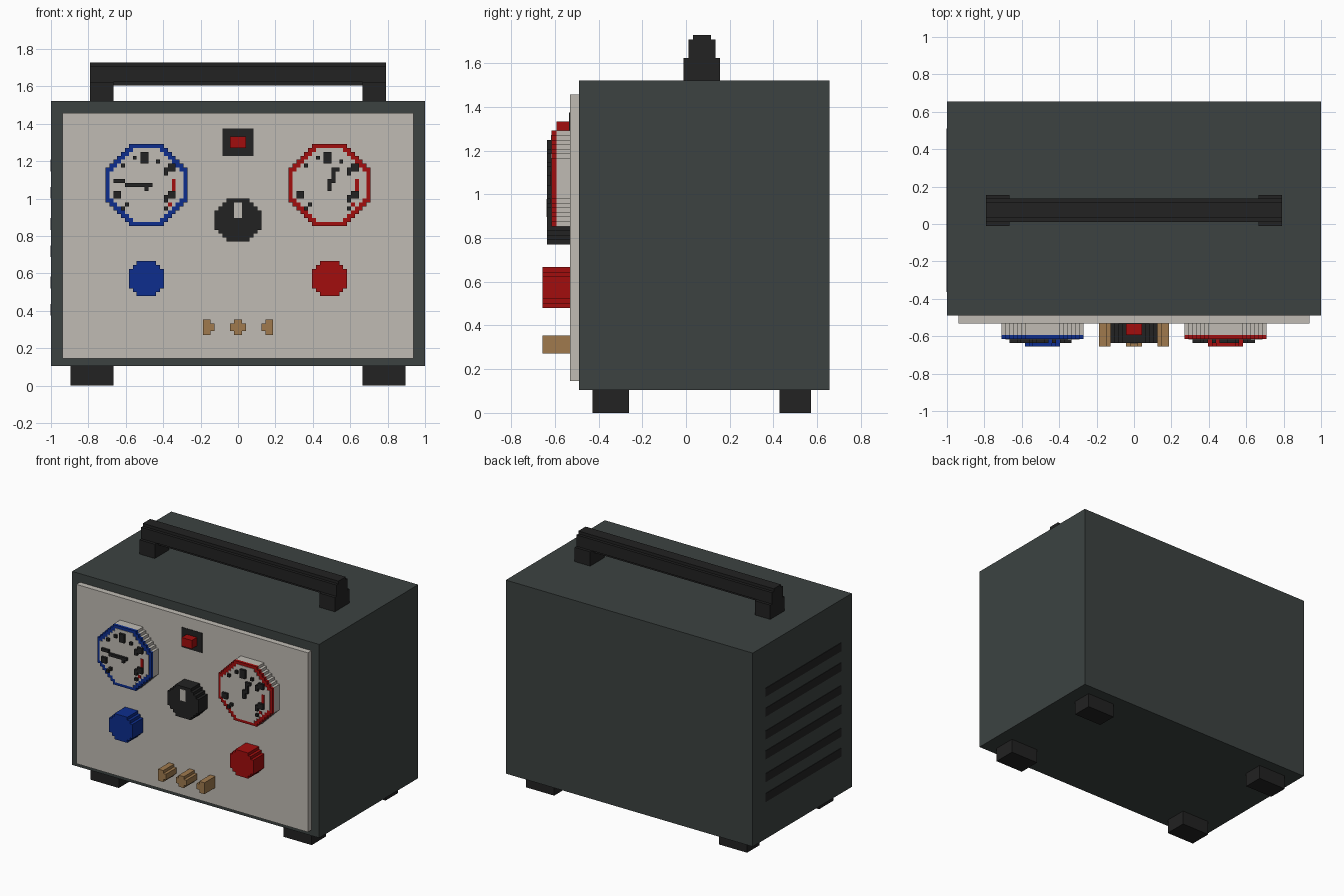
import bpy, bmesh

if "Cube" in bpy.data.objects:
    bpy.data.objects.remove(bpy.data.objects["Cube"])

V = 1 / 48      # one block of the stepped style; all coordinates below are in blocks
THIN = 0.15     # painted detail thickness (about 0.003 units)


def material(name, rgb):
    m = bpy.data.materials.new(name)
    m.diffuse_color = (*rgb, 1)
    m.use_nodes = True
    m.node_tree.nodes["Principled BSDF"].inputs["Base Color"].default_value = m.diffuse_color
    return m


CASE = material("dark grey green", (0.045, 0.055, 0.053))
PANEL = material("warm light grey", (0.53, 0.50, 0.455))
BLACK = material("black", (0.016, 0.016, 0.016))
BLUE = material("blue", (0.004, 0.027, 0.27))
RED = material("red", (0.36, 0.004, 0.004))
BRASS = material("brass", (0.35, 0.195, 0.076))


def finish(bm, name, mat):
    bmesh.ops.recalc_face_normals(bm, faces=bm.faces)
    mesh = bpy.data.meshes.new(name)
    bm.to_mesh(mesh)
    bm.free()
    mesh.materials.append(mat)
    ob = bpy.data.objects.new(name, mesh)
    bpy.context.collection.objects.link(ob)


def prism(name, rows, d0, d1, mat, axis="y"):
    """Extrude a stepped outline; rows are (z0, z1, left, right) from the bottom up."""
    right = [p for z0, z1, l, r in rows for p in ((r, z0), (r, z1))]
    left = [p for z0, z1, l, r in reversed(rows) for p in ((l, z1), (l, z0))]
    outline = []
    for p in right + left:
        if p in outline:
            continue
        if len(outline) > 1 and outline[-1][0] == outline[-2][0] == p[0]:
            outline.pop()       # merge straight runs
        outline.append(p)
    bm = bmesh.new()
    place = (lambda u, z, d: (u * V, d * V, z * V)) if axis == "y" else \
            (lambda u, z, d: (d * V, u * V, z * V))
    a = [bm.verts.new(place(u, z, d0)) for u, z in outline]
    b = [bm.verts.new(place(u, z, d1)) for u, z in outline]
    bm.faces.new(a)
    bm.faces.new(b[::-1])
    n = len(a)
    for i in range(n):
        j = (i + 1) % n
        bm.faces.new((a[i], b[i], b[j], a[j]))
    finish(bm, name, mat)


def box(name, x0, x1, y0, y1, z0, z1, mat):
    prism(name, [(z0, z1, x0, x1)], y0, y1, mat)


def round_rows(cx, cz, half):
    """Rows of a stepped disc from its half widths, centre row outwards."""
    n = len(half) - 1
    return [(cz + k - .5, cz + k + .5, cx - half[abs(k)], cx + half[abs(k)])
            for k in range(-n, n + 1)]


def octagon(radius, diagonal):
    return [min(radius, diagonal - k) + .5 for k in range(radius + 1)]


# Case, front panel and feet
box("case", -48, 48, -23.5, 31.5, 5, 73, CASE)
box("front_panel", -45, 45, -25.5, -23.5, 7, 70, PANEL)
for side, x in (("left", -43), ("right", 32)):
    box("front_foot_" + side, x, x + 11, -20.5, -12.5, 0, 5, BLACK)
    box("rear_foot_" + side, x, x + 11, 20.5, 27.5, 0, 5, BLACK)

# Carrying handle
prism("handle_bar", [(77, 78, 1.5, 5.5), (78, 82, .5, 6.5), (82, 83, 1.5, 5.5)],
      -38, 38, BLACK, "x")
for side, x in (("left", -38), ("right", 32)):
    box("handle_post_" + side, x, x + 6, -.5, 7.5, 73, 78, BLACK)

# Vent slots on the left side only
for i, z in enumerate((18, 25, 33, 40, 48, 55)):
    box(f"vent_slot_{i + 1}", -48 - THIN, -47.9, -17.5, 24.5, z, z + 3, BLACK)

# Dial markings as (x0, x1, z0, z1) around the gauge centre
TICKS = [(-1.5, .5, 5.5, 8.5), (-3.5, -2.5, 6.5, 7.5), (2.5, 3.5, 5.5, 6.5),
         (-6.5, -5.5, 4.5, 5.5), (5.5, 7.5, 3.5, 5.5), (4.5, 5.5, 2.5, 4.5),
         (5.5, 7.5, -3.5, -1.5), (4.5, 5.5, -4.5, -2.5), (-8.5, -6.5, -3.5, -1.5),
         (-6.5, -5.5, -6.5, -5.5), (-5.5, -4.5, -5.5, -4.5), (4.5, 5.5, -6.5, -5.5)]
WARNING = [(6.5, 7.5, -1.5, 1.5), (5.5, 6.5, -5.5, -4.5)]
NEEDLES = {
    "left": [(-8.5, -5.5, .5, 1.5), (-5.5, 1.5, -.5, .5), (-.5, .5, -1.5, -.5)],
    "right": [(.5, 2.5, 3.5, 4.5), (.5, 1.5, .5, 3.5), (-.5, .5, -1.5, 1.5)],
}

# Gauges with coloured bezels, and the matching push knobs below
for side, cx, colour in (("left", -23.5, BLUE), ("right", 23.5, RED)):
    cz = 51.5
    outer = round_rows(cx, cz, octagon(10, 14))
    prism("gauge_body_" + side, outer, -28.5, -25.5, PANEL)
    prism("gauge_bezel_" + side, outer, -29.5, -28.5, colour)
    prism("gauge_dial_" + side, round_rows(cx, cz, octagon(9, 12)),
          -29.5 - THIN, -29.4, PANEL)
    for kind, marks, depth, mat in (("tick", TICKS, 1, BLACK),
                                    ("needle", NEEDLES[side], 1, BLACK),
                                    ("warning_mark", WARNING, .3, RED)):
        for i, (x0, x1, z0, z1) in enumerate(marks):
            box(f"gauge_{kind}_{side}_{i + 1}", cx + x0, cx + x1,
                -29.5 - depth, -29.5, cz + z0, cz + z1, mat)
    prism("knob_" + side, round_rows(cx, 27.5, [4.5, 4.5, 4.5, 3.5, 2.5]),
          -31.5, -25.5, colour)

# Central selector dial with pointer
prism("selector_dial", round_rows(0, 42.5, [6, 6, 6, 5, 4, 3]), -30.5, -25.5, BLACK)
box("selector_pointer", -1, 1, -30.5 - THIN, -30.4, 43, 47, PANEL)

# Power switch
box("switch_plate", -4, 4, -25.5 - THIN, -25.4, 59, 66, BLACK)
box("switch_button", -2, 2, -28.5, -25.5, 61, 64, RED)

# Brass terminals
prism("terminal_centre", [(13, 14, -1, 1), (14, 16, -2, 2), (16, 17, -1, 1)],
      -31.5, -25.5, BRASS)
prism("terminal_left", [(13, 14, -9, -7), (14, 16, -9, -6), (16, 17, -9, -7)],
      -31.5, -25.5, BRASS)
prism("terminal_right", [(13, 14, 7, 9), (14, 16, 6, 9), (16, 17, 7, 9)],
      -31.5, -25.5, BRASS)
